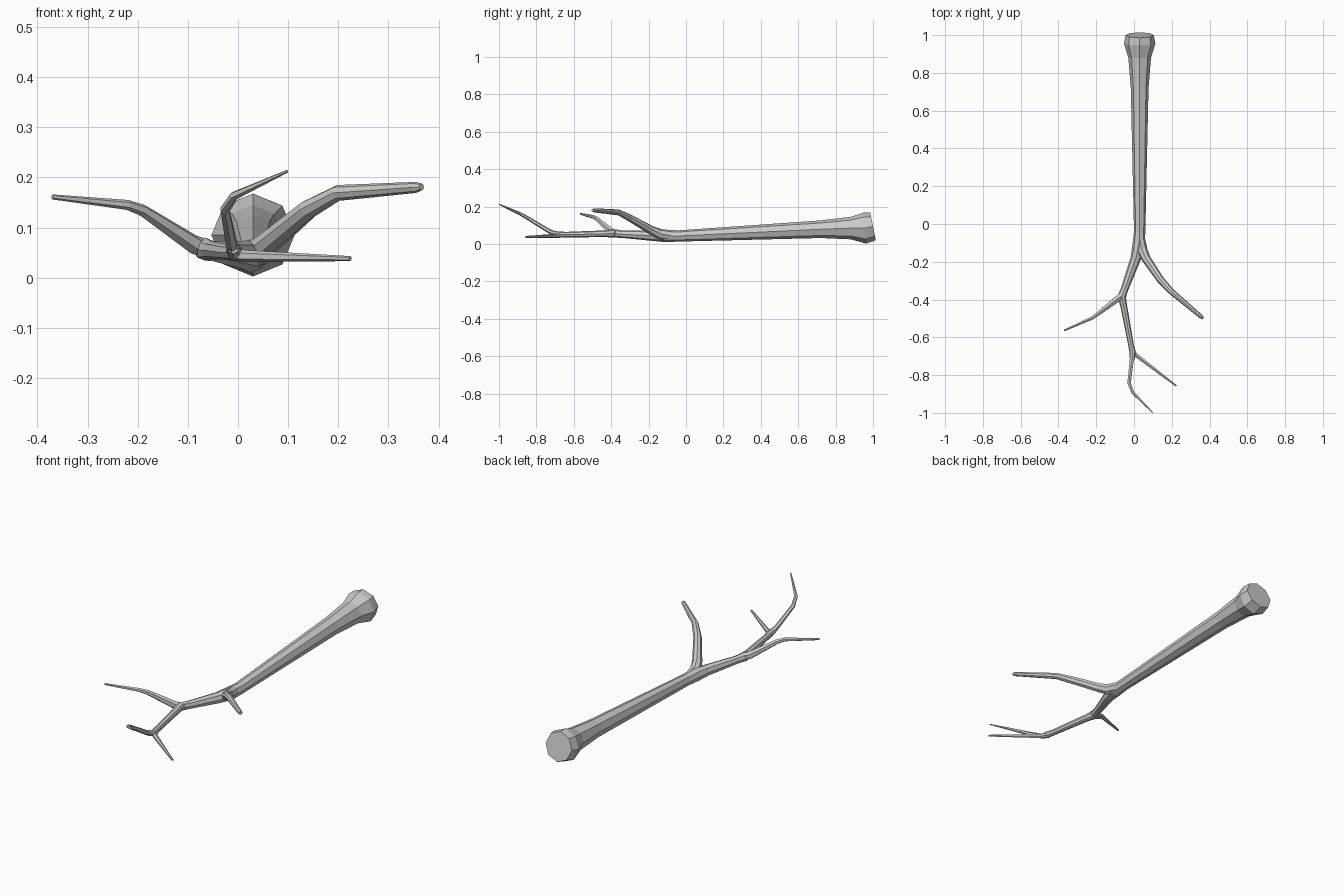
import bpy, bmesh
from math import sin, cos, tau
from mathutils import Vector


def limb(name, sides, path):
    """Faceted tapering tube; each path point is (x, y, z, radius)."""
    bm = bmesh.new()
    pts = [Vector(p[:3]) for p in path]
    rings = []
    for i, p in enumerate(pts):
        a = (p - pts[i - 1]).normalized() if i else Vector()
        b = (pts[i + 1] - p).normalized() if i < len(pts) - 1 else Vector()
        t = (a + b).normalized()
        side = t.cross(Vector((0, 0, 1))).normalized()
        up = side.cross(t)
        r = path[i][3]
        rings.append([bm.verts.new(p + r * (side * sin(tau * k / sides) + up * cos(tau * k / sides)))
                      for k in range(sides)])
    for lo, hi in zip(rings, rings[1:]):
        for k in range(sides):
            n = (k + 1) % sides
            bm.faces.new((lo[k], lo[n], hi[n], hi[k]))
    bm.faces.new(rings[0])
    bm.faces.new(rings[-1])
    bmesh.ops.recalc_face_normals(bm, faces=bm.faces)
    mesh = bpy.data.meshes.new(name)
    bm.to_mesh(mesh)
    bm.free()
    obj = bpy.data.objects.new(name, mesh)
    bpy.context.collection.objects.link(obj)
    return obj


# Straight trunk with flared butt, running on into the main stem
limb("trunk", 8, [
    (0.03, 1.0, 0.094, 0.075), (0.03, 0.955, 0.085, 0.083), (0.03, 0.88, 0.085, 0.060),
    (0.03, 0.72, 0.079, 0.047), (0.03, -0.04, 0.043, 0.030), (0.025, -0.11, 0.043, 0.033),
    (0.01, -0.18, 0.045, 0.028), (-0.05, -0.345, 0.053, 0.020), (-0.066, -0.385, 0.057, 0.023),
    (-0.055, -0.43, 0.055, 0.018), (-0.016, -0.64, 0.050, 0.015), (-0.007, -0.68, 0.050, 0.017),
    (-0.010, -0.72, 0.060, 0.012)])

# Right branch
limb("right_branch", 8, [
    (0.028, -0.07, 0.044, 0.028), (0.043, -0.14, 0.052, 0.029), (0.065, -0.185, 0.073, 0.024),
    (0.14, -0.295, 0.136, 0.020), (0.20, -0.36, 0.169, 0.016), (0.355, -0.49, 0.180, 0.011),
    (0.366, -0.50, 0.181, 0.007)])

# Left branch
limb("left_branch", 6, [
    (-0.05, -0.37, 0.054, 0.018), (-0.088, -0.397, 0.066, 0.019), (-0.19, -0.475, 0.134, 0.012),
    (-0.22, -0.497, 0.145, 0.010), (-0.37, -0.564, 0.161, 0.005)])

# Upturned tip at the end of the stem
limb("end_twig", 6, [
    (-0.008, -0.68, 0.048, 0.014), (-0.013, -0.73, 0.068, 0.012), (-0.026, -0.84, 0.135, 0.010),
    (-0.008, -0.89, 0.163, 0.009), (0.098, -0.998, 0.212, 0.003)])

# Low side twig near the end
limb("side_twig", 6, [
    (-0.012, -0.67, 0.048, 0.013), (0.014, -0.697, 0.043, 0.012), (0.224, -0.857, 0.038, 0.005)])
